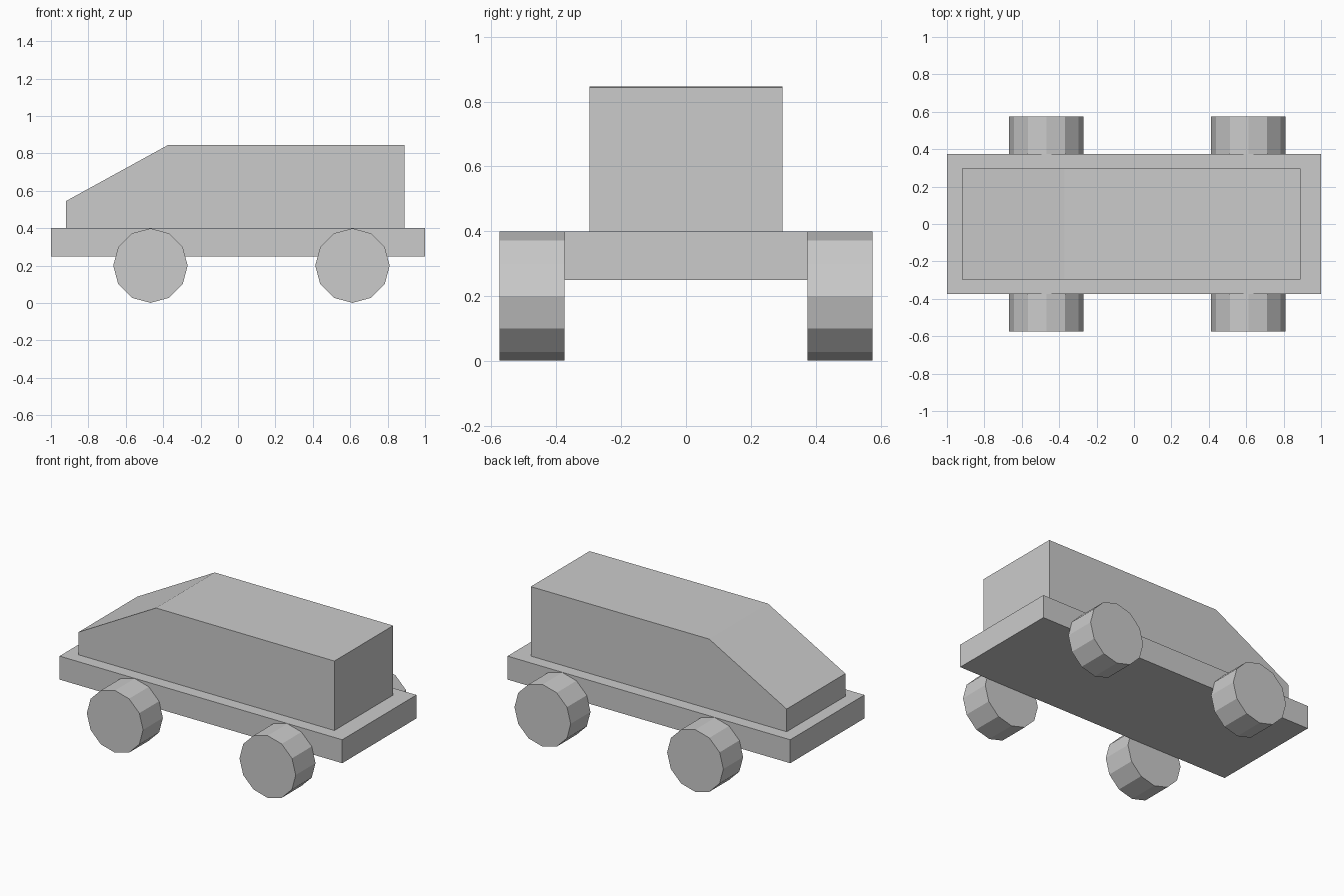
import bpy
import bmesh
import math

if "Cube" in bpy.data.objects:
    bpy.data.objects.remove(bpy.data.objects["Cube"])


def extrude_profile(name, points, half_width):
    """Flat-faced solid from an x/z profile, spanning y = -half_width..half_width."""
    bm = bmesh.new()
    face = bm.faces.new([bm.verts.new((x, -half_width, z)) for x, z in points])
    out = bmesh.ops.extrude_face_region(bm, geom=[face])
    moved = [g for g in out["geom"] if isinstance(g, bmesh.types.BMVert)]
    bmesh.ops.translate(bm, vec=(0, 2 * half_width, 0), verts=moved)
    bmesh.ops.recalc_face_normals(bm, faces=bm.faces)
    mesh = bpy.data.meshes.new(name)
    bm.to_mesh(mesh)
    bm.free()
    obj = bpy.data.objects.new(name, mesh)
    bpy.context.collection.objects.link(obj)
    return obj


def add_wheel(name, x, y):
    """Twelve-sided wheel with its axis along y."""
    bpy.ops.mesh.primitive_cylinder_add(
        vertices=12, radius=0.199, depth=0.2,
        location=(x, y, 0.2), rotation=(math.pi / 2, 0, 0))
    bpy.context.object.name = name


# Chassis slab
extrude_profile("chassis", [(-1, 0.25), (1, 0.25), (1, 0.4), (-1, 0.4)], 0.375)

# Cabin with sloping nose
extrude_profile("cabin", [(-0.92, 0.4), (0.89, 0.4), (0.89, 0.844),
                          (-0.372, 0.846), (-0.92, 0.545)], 0.297)

# Four wheels against the chassis sides
for end, x in (("nose", -0.468), ("tail", 0.612)):
    for side, y in (("front", -0.475), ("back", 0.475)):
        add_wheel(f"{end}_{side}_wheel", x, y)
